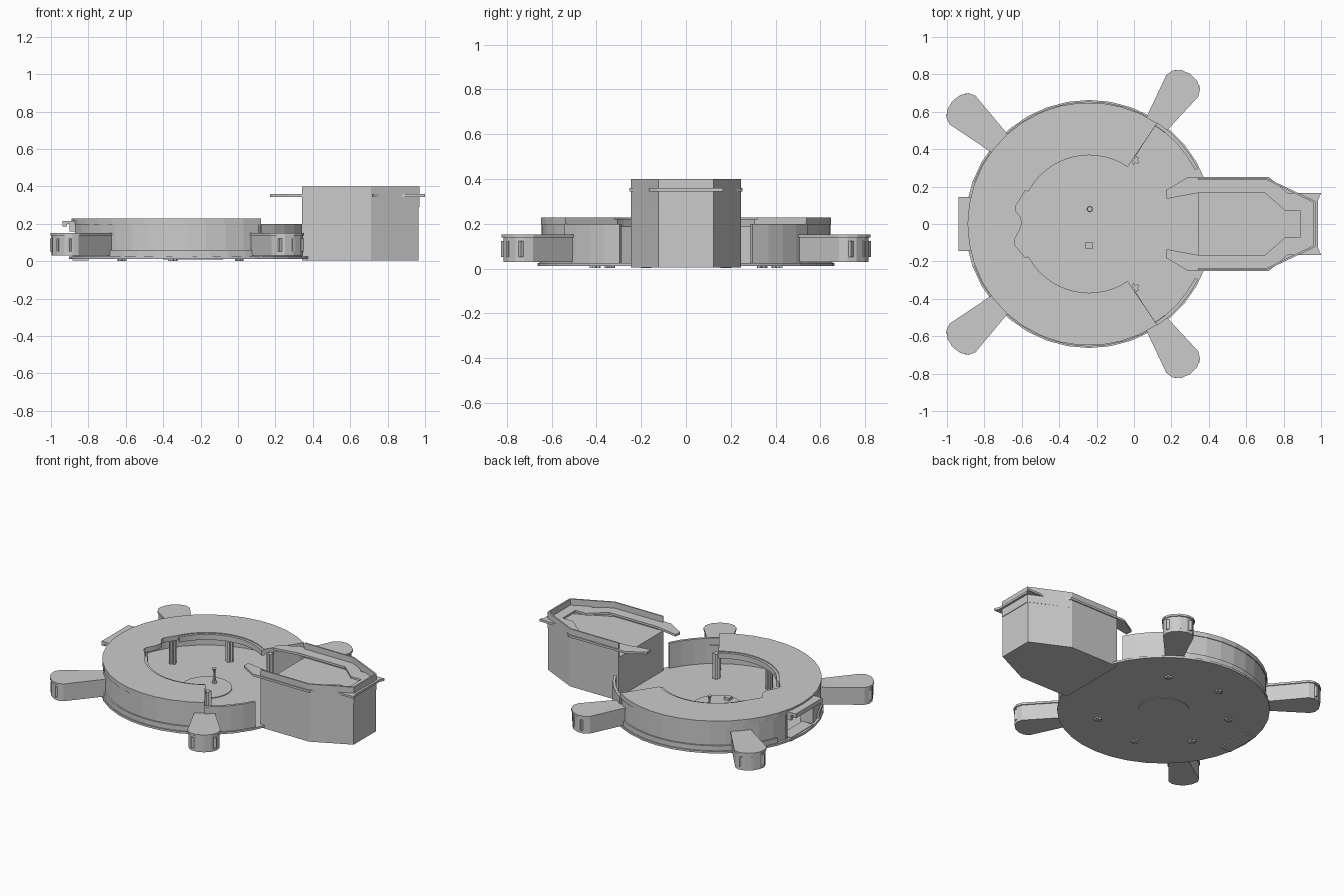
import bpy, bmesh, math
from math import cos, sin, radians

if "Cube" in bpy.data.objects:
    bpy.data.objects.remove(bpy.data.objects["Cube"])

CX = -0.24   # centre of the round hall


def prism(name, pts, z0, z1):
    """Extrude a closed plan outline between two heights."""
    bm = bmesh.new()
    bottom = [bm.verts.new((x, y, z0)) for x, y in pts]
    top = [bm.verts.new((x, y, z1)) for x, y in pts]
    bm.faces.new(bottom)
    bm.faces.new(top)
    n = len(pts)
    for i in range(n):
        j = (i + 1) % n
        bm.faces.new((bottom[i], bottom[j], top[j], top[i]))
    bmesh.ops.recalc_face_normals(bm, faces=bm.faces)
    me = bpy.data.meshes.new(name)
    bm.to_mesh(me)
    bm.free()
    ob = bpy.data.objects.new(name, me)
    bpy.context.collection.objects.link(ob)
    return ob


def polar(r, deg, side=0.0):
    """Point at radius r from the hall centre, shifted sideways."""
    a = radians(deg)
    return (CX + r * cos(a) - side * sin(a), r * sin(a) + side * cos(a))


def arc(r, a0, a1, n):
    return [polar(r, a0 + (a1 - a0) * i / n) for i in range(n + 1)]


def sector(name, r0, r1, a0, a1, z0, z1, n):
    return prism(name, arc(r1, a0, a1, n) + arc(r0, a1, a0, n), z0, z1)


def radial_box(name, r0, r1, deg, half, z0, z1, side=0.0):
    pts = [polar(r0, deg, side - half), polar(r1, deg, side - half),
           polar(r1, deg, side + half), polar(r0, deg, side + half)]
    return prism(name, pts, z0, z1)


def mirrored(half):
    """Full outline from its +y half."""
    return half + [(x, -y) for x, y in reversed(half)]


# Floor of the hall and the raised centre disc
prism("hall_floor", arc(0.663, 0, 350, 35), 0.012, 0.026)
prism("centre_disc", arc(0.16, 0, 345, 23), 0.008, 0.031)

# Roof: open ring with a wavy inner notch opposite the opening
notch = [(-0.63, 0.10), (-0.635, 0.075), (-0.605, 0.035), (-0.60, 0.0),
         (-0.61, -0.03), (-0.64, -0.085), (-0.64, -0.11)]
outer = arc(0.65, 56, 304, 26)
inner = arc(0.385, 304, 208, 14) + notch[::-1] + arc(0.385, 152, 56, 14)
prism("roof", outer + inner, 0.195, 0.228)
for s, a0, a1 in (("back", 56, 152), ("front", 208, 304)):
    sector("roof_lip_" + s, 0.368, 0.386, a0, a1, 0.185, 0.222, 14)

for s, label in ((1, "back"), (-1, "front")):
    # Outer wall, lower wall beside the opening, end wall
    sector("outer_wall_" + label, 0.632, 0.645, s * 56, s * 167, 0.026, 0.195, 12)
    sector("low_wall_" + label, 0.636, 0.654, s * 27, s * 56, 0.02, 0.2, 4)
    sector("wall_base_band_" + label, 0.64, 0.655, s * 56, s * 160, 0.026, 0.06, 12)
    radial_box("end_wall_" + label, 0.43, 0.645, s * 56.5, 0.006, 0.026, 0.196)
    radial_box("door_jamb_" + label, 0.56, 0.645, s * 167, 0.008, 0.026, 0.196)
    # Cross-shaped columns reaching through the floor
    for i, a in enumerate((54, 105, 155)):
        radial_box(f"column_{label}_{i}_a", 0.397, 0.443, s * a, 0.008, 0.002, 0.2)
        radial_box(f"column_{label}_{i}_b", 0.412, 0.428, s * a, 0.023, 0.002, 0.2)

# Entrance canopy and doorstep
prism("canopy", mirrored([(-0.80, 0.145), (-0.937, 0.145)]), 0.198, 0.216)
prism("canopy_front_edge", mirrored([(-0.915, 0.145), (-0.937, 0.145)]), 0.186, 0.216)
for s, label in ((1, "back"), (-1, "front")):
    prism("canopy_bracket_" + label, [(-0.90, s * 0.145), (-0.86, s * 0.145),
          (-0.86, s * 0.12), (-0.90, s * 0.12)], 0.16, 0.2)
prism("door_step", mirrored([(-0.80, 0.12), (-0.885, 0.12)]), 0.004, 0.03)

# Four flared outer rooms with rounded ends, roof caps and slit windows
for a, sh, tip in ((56, 0.89, 0.965), (138, 0.91, 0.98)):
    for s in (1, -1):
        def plan(g):
            end = []
            for i in range(7):
                t = radians(-90 + 30 * i)
                end.append(polar(sh + (tip - sh + g) * cos(t), s * a, (0.1 + g) * sin(t)))
            return [polar(0.63, s * a, -0.06 - g)] + end + [polar(0.63, s * a, 0.06 + g)]
        tag = f"{'back' if s > 0 else 'front'}_{a}"
        prism("outer_room_" + tag, plan(-0.004), 0.03, 0.14)
        prism("outer_room_cap_" + tag, plan(0.003), 0.138, 0.152)
        for k, side in enumerate((-0.07, 0.0, 0.07)):
            r = sh + (tip - sh) * math.sqrt(1 - (side / 0.1) ** 2)
            radial_box(f"slit_window_{tag}_{k}", r - 0.025, r - 0.001, s * a,
                       0.009, 0.052, 0.122, side)

# Tall wing: solid base, parapet and projecting ledge
prism("wing_base", mirrored([(0.342, 0.245), (0.711, 0.245), (0.966, 0.122)]), 0.004, 0.3)
half = [(0.342, 0.245), (0.711, 0.245), (0.97, 0.122)]
inside = [(0.342, 0.236), (0.708, 0.236), (0.96, 0.115)]
prism("wing_parapet", mirrored(half) + mirrored(inside)[::-1], 0.29, 0.4)
ledge_out = [(0.17, 0.18), (0.29, 0.252), (0.72, 0.252), (0.82, 0.167), (1.0, 0.165), (0.985, 0.13)]
ledge_in = [(0.175, 0.135), (0.34, 0.165), (0.70, 0.165), (0.81, 0.07), (0.89, 0.07)]
prism("wing_ledge", mirrored(ledge_out) + mirrored(ledge_in)[::-1], 0.344, 0.359)

# Central hourglass stand and low square pedestal
for name, r1, r2, z, d in (("stand_foot", 0.016, 0.006, 0.05, 0.04),
                           ("stand_stem", 0.006, 0.006, 0.085, 0.05),
                           ("stand_head", 0.006, 0.014, 0.118, 0.025)):
    bpy.ops.mesh.primitive_cone_add(vertices=8, radius1=r1, radius2=r2, depth=d,
                                    location=(-0.236, 0.08, z))
    bpy.context.object.name = name
bpy.ops.mesh.primitive_cube_add(size=1, location=(-0.24, -0.115, 0.03))
bpy.context.object.name = "square_pedestal"
bpy.context.object.scale = (0.038, 0.038, 0.04)
